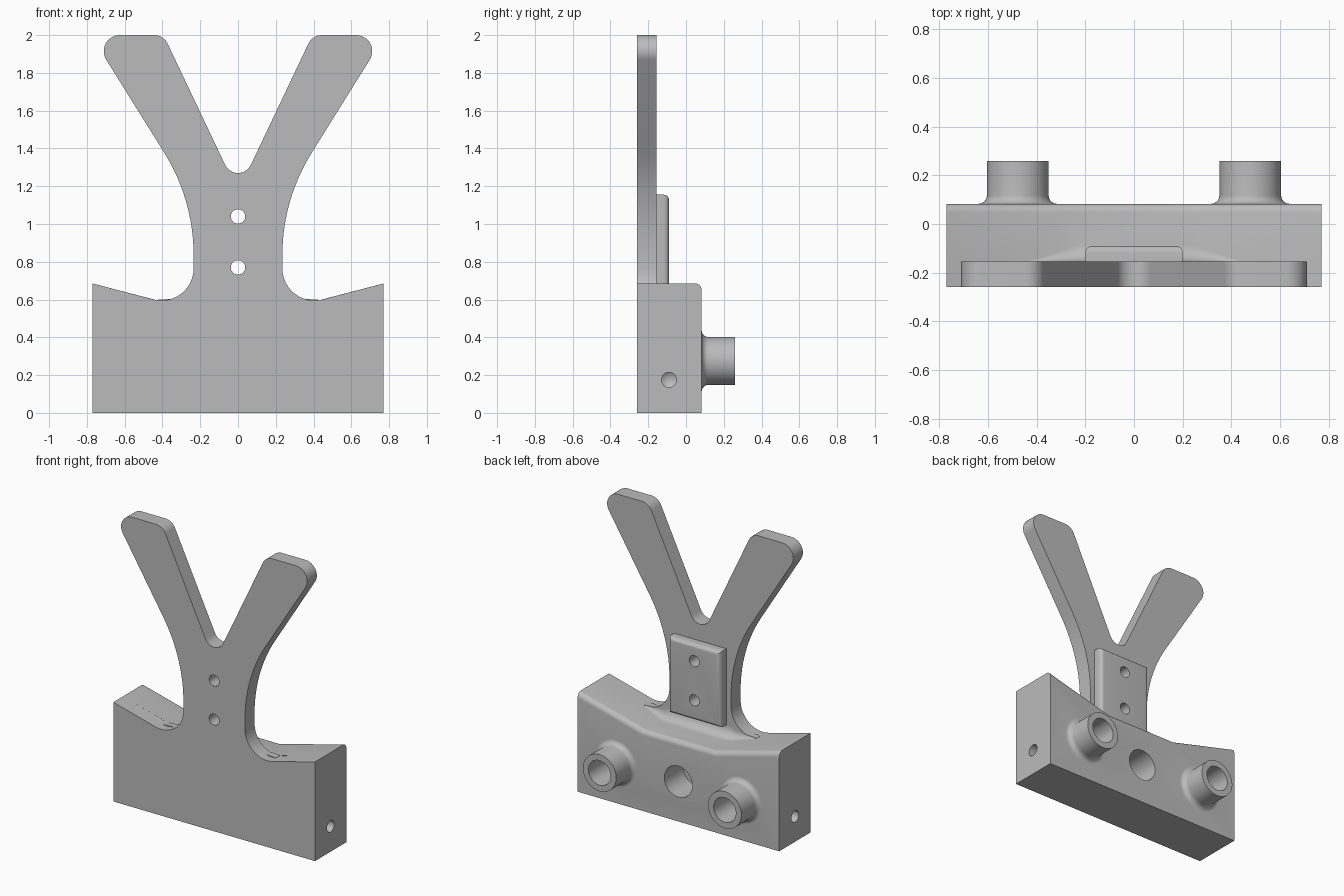
import bpy, bmesh, math
from mathutils import Vector, Matrix

cube = bpy.data.objects.get("Cube")
if cube:
    bpy.data.objects.remove(cube)

FRONT, PLATE_BACK, BLOCK_BACK, BOSS_BACK = -0.26, -0.155, 0.083, 0.26
HALF, FLAT, LOW, HIGH = 0.77, 0.27, 0.555, 0.685

grey = bpy.data.materials.new("plain grey")
grey.use_nodes = True
grey.diffuse_color = (0.5, 0.5, 0.5, 1)
grey.node_tree.nodes["Principled BSDF"].inputs["Base Color"].default_value = (0.5, 0.5, 0.5, 1)


def finish(name, bm):
    bmesh.ops.recalc_face_normals(bm, faces=bm.faces)
    mesh = bpy.data.meshes.new(name)
    bm.to_mesh(mesh)
    bm.free()
    mesh.materials.append(grey)
    obj = bpy.data.objects.new(name, mesh)
    bpy.context.collection.objects.link(obj)
    return obj


def rounded(corners, steps=12):
    """Closed outline from (x, z, radius) corners, each replaced by an arc."""
    out = []
    n = len(corners)
    for i, (x, z, r) in enumerate(corners):
        p = Vector((x, z))
        if not r:
            out.append(p)
            continue
        a = (Vector(corners[i - 1][:2]) - p).normalized()
        b = (Vector(corners[(i + 1) % n][:2]) - p).normalized()
        half = a.angle(b) / 2
        centre = p + (a + b).normalized() * r / math.sin(half)
        start = p + a * r / math.tan(half) - centre
        end = p + b * r / math.tan(half) - centre
        sweep = math.atan2(start.x * end.y - start.y * end.x, start.dot(end))
        for k in range(steps + 1):
            out.append(centre + Matrix.Rotation(sweep * k / steps, 2) @ start)
    return out


def prism(name, outline, y0, y1, round_back=0, min_z=-1):
    """Extrude an x-z outline along y, optionally rounding the upper back edges."""
    bm = bmesh.new()
    face = bm.faces.new([bm.verts.new((p[0], y0, p[1])) for p in outline])
    new = bmesh.ops.extrude_face_region(bm, geom=[face])["geom"]
    bmesh.ops.translate(bm, vec=(0, y1 - y0, 0), verts=[v for v in new if isinstance(v, bmesh.types.BMVert)])
    if round_back:
        edges = [e for e in bm.edges if all(v.co.y > y1 - 1e-4 and v.co.z > min_z for v in e.verts)]
        bmesh.ops.bevel(bm, geom=edges, offset=round_back, segments=6, profile=0.5, affect='EDGES')
    return finish(name, bm)


def lathe(name, profile, origin, axis, segments=48):
    """Revolve (radius, distance) points about an axis through the origin point."""
    bm = bmesh.new()
    verts = [bm.verts.new((r, 0, d)) for r, d in profile]
    edges = [bm.edges.new(pair) for pair in zip(verts, verts[1:])]
    bmesh.ops.spin(bm, geom=verts + edges, axis=(0, 0, 1), cent=(0, 0, 0), steps=segments, angle=math.tau)
    bmesh.ops.remove_doubles(bm, verts=bm.verts, dist=1e-5)
    turn = Vector((0, 0, 1)).rotation_difference(Vector(axis)).to_matrix().to_4x4()
    bm.transform(Matrix.Translation(origin) @ turn)
    return finish(name, bm)


def combine(target, tools, operation):
    """Apply boolean tools to the target and remove them."""
    for tool in tools:
        tool.hide_render = True
        mod = target.modifiers.new("join", 'BOOLEAN')
        mod.operation, mod.solver, mod.object = operation, 'EXACT', tool
        bpy.context.view_layer.update()
        graph = bpy.context.evaluated_depsgraph_get()
        mesh = bpy.data.meshes.new_from_object(target.evaluated_get(graph))
        target.modifiers.clear()
        target.data = mesh
        bpy.data.objects.remove(tool)


# Front plate: base, waist and forked arms
right_half = [(HALF, 0, 0), (HALF, HIGH, 0), (0.235, 0.545, 0.17), (0.235, 1.128, 1.02),
              (0.779, 2, 0.085), (0.394, 2, 0.08)]
left_half = [(-x, z, r) for x, z, r in reversed(right_half)]
bracket = prism("forked_bracket", rounded(right_half + [(0, 1.17, 0.075)] + left_half), FRONT, PLATE_BACK)

# Thick base block with a dipped top
block = prism("base_block", [(-HALF, 0), (HALF, 0), (HALF, HIGH), (FLAT, LOW), (-FLAT, LOW), (-HALF, HIGH)],
              PLATE_BACK, BLOCK_BACK, 0.035, 0.3)

# Backing pad behind the waist
pad = prism("backing_pad", [(-0.2, 0.63), (0.2, 0.63), (0.2, 1.155), (-0.2, 1.155)], -0.2, -0.09, 0.028)

# Tapering fillet between plate and block
bm = bmesh.new()
rings = []
for x in (-0.43, -0.35, -FLAT, -0.23, 0.23, FLAT, 0.35, 0.43):
    top = max(LOW, HIGH - 0.26 * (HALF - abs(x)))
    r = max(0.002, 0.07 * min(1, (0.43 - abs(x)) / 0.2))
    arc = [(PLATE_BACK + r - r * math.cos(t), r - r * math.sin(t))
           for t in (math.pi / 2 * k / 8 for k in range(9))]
    section = [(-0.2, -0.03), (-0.2, r)] + arc + [(PLATE_BACK + r, -0.03)]
    rings.append([bm.verts.new((x, y, top + z)) for y, z in section])
for a, b in zip(rings, rings[1:]):
    for i in range(len(a)):
        bm.faces.new((a[i - 1], a[i], b[i], b[i - 1]))
bm.faces.new(rings[0])
bm.faces.new(rings[-1])
fillet = finish("plate_fillet", bm)

# Two round bosses with flared roots
BOSS, FLARE, AXIS_Z = 0.127, 0.035, 0.275
flare = [(BOSS + FLARE - FLARE * math.sin(t), BLOCK_BACK + FLARE - FLARE * math.cos(t))
         for t in (math.pi / 2 * k / 8 for k in range(9))]
boss_profile = [(0, 0.03), (BOSS + FLARE, 0.03)] + flare + [(BOSS, BOSS_BACK), (0, BOSS_BACK)]
bosses = [lathe("boss", boss_profile, (s * 0.478, 0, AXIS_Z), (0, 1, 0)) for s in (-1, 1)]

combine(bracket, [block, pad, fillet] + bosses, 'UNION')


# Holes: boss bores, centre socket, waist screw holes, drilled ends
def bore(radius, start, end):
    return [(0, start), (radius, start), (radius, end), (0, end)]


cutters = [lathe("boss_bore", bore(0.085, -0.1, 0.4), (s * 0.478, 0, AXIS_Z), (0, 1, 0)) for s in (-1, 1)]
cutters.append(lathe("centre_socket", bore(0.107, -0.12, 0.2), (0, 0, AXIS_Z), (0, 1, 0)))
cutters += [lathe("screw_hole", bore(0.038, -0.5, 0.2), (0, 0, z), (0, 1, 0), 32) for z in (0.77, 1.04)]
drill = [(0, 0.6), (0.04, 0.63), (0.04, 0.9), (0, 0.9)]
cutters += [lathe("end_hole", drill, (0, -0.09, 0.175), (s, 0, 0), 32) for s in (-1, 1)]
combine(bracket, cutters, 'DIFFERENCE')

# Merge flat seams and shade
bm = bmesh.new()
bm.from_mesh(bracket.data)
bmesh.ops.remove_doubles(bm, verts=bm.verts, dist=1e-5)
bmesh.ops.dissolve_limit(bm, angle_limit=math.radians(0.3), verts=bm.verts, edges=bm.edges)
bm.to_mesh(bracket.data)
bm.free()
bpy.ops.object.select_all(action='DESELECT')
bracket.select_set(True)
bpy.context.view_layer.objects.active = bracket
bpy.ops.object.shade_smooth_by_angle(angle=math.radians(30))
